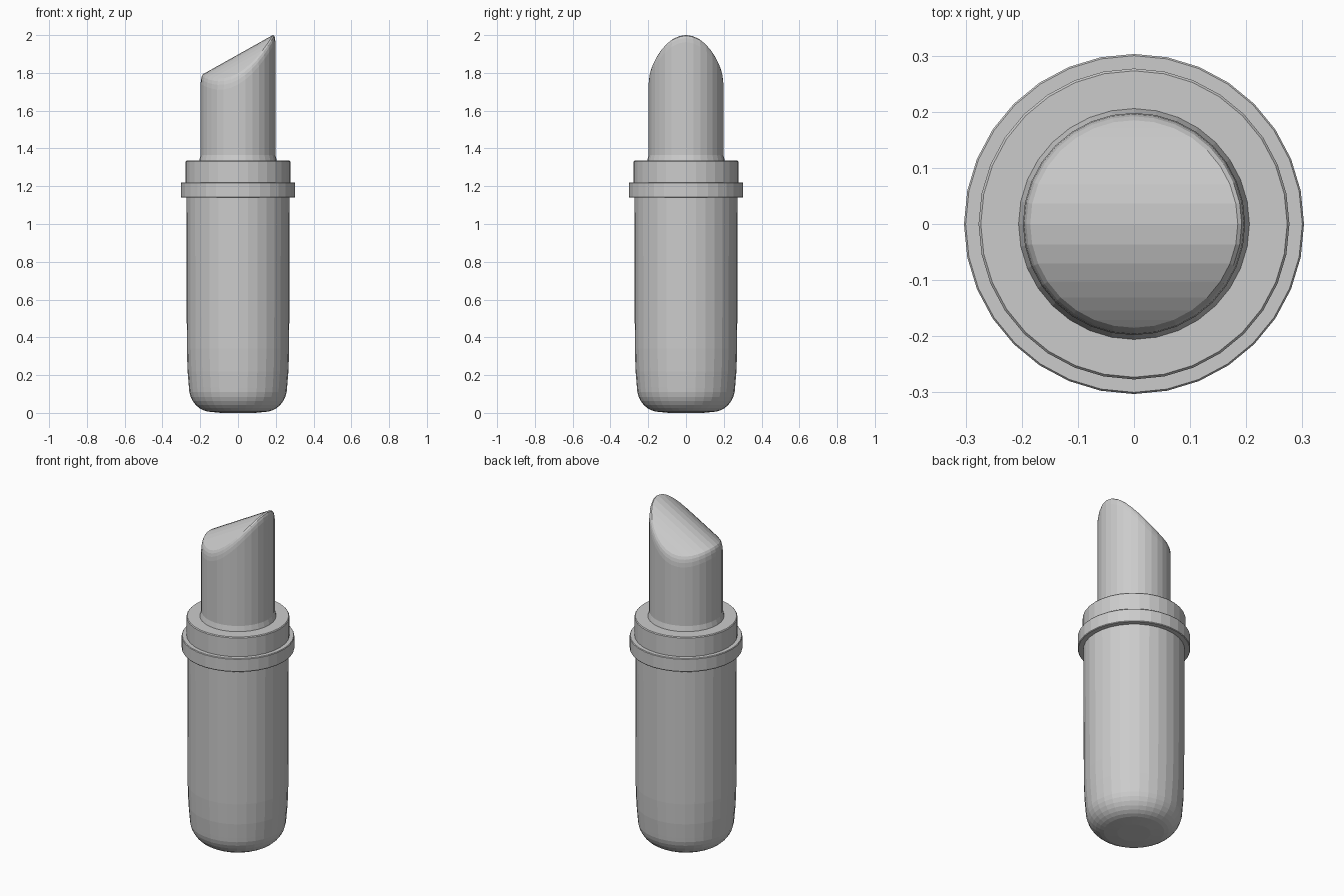
import bpy, bmesh
from math import sin, cos, pi

if "Cube" in bpy.data.objects:
    bpy.data.objects.remove(bpy.data.objects["Cube"])

SEGS = 32

grey = bpy.data.materials.new("plain_grey")
grey.use_nodes = True
colour = (0.6, 0.6, 0.6, 1)
grey.diffuse_color = colour
grey.node_tree.nodes["Principled BSDF"].inputs["Base Color"].default_value = colour


def finish(name, bm):
    bmesh.ops.recalc_face_normals(bm, faces=bm.faces)
    mesh = bpy.data.meshes.new(name)
    bm.to_mesh(mesh)
    bm.free()
    mesh.materials.append(grey)
    obj = bpy.data.objects.new(name, mesh)
    bpy.context.collection.objects.link(obj)
    return obj


def add_ring(bm, radius, height):
    """Ring of vertices; height is a function of x and y."""
    ring = []
    for i in range(SEGS):
        a = 2 * pi * i / SEGS
        x, y = radius * cos(a), radius * sin(a)
        ring.append(bm.verts.new((x, y, height(x, y))))
    return ring


def bridge(bm, low, high):
    for i in range(SEGS):
        j = (i + 1) % SEGS
        bm.faces.new((low[i], low[j], high[j], high[i]))


def lathe(name, profile, closed=False):
    bm = bmesh.new()
    rings = [add_ring(bm, r, lambda x, y, z=z: z) for r, z in profile]
    for low, high in zip(rings, rings[1:]):
        bridge(bm, low, high)
    if closed:
        bridge(bm, rings[-1], rings[0])
    else:
        bm.faces.new(rings[0])
        bm.faces.new(rings[-1])
    return finish(name, bm)


# Tube with a softly rounded bottom
bottom = [(0.14 + 0.12 * sin(t * pi / 16), 0.005 + 0.13 * (1 - cos(t * pi / 16)))
          for t in range(9)]
lathe("tube", [(0.09, 0)] + bottom + [(0.267, 0.22), (0.271, 0.34), (0.273, 1.16)])

# Band around the tube, and the neck above it
lathe("band", [(0.25, 1.14), (0.3, 1.14), (0.303, 1.144), (0.303, 1.216),
               (0.3, 1.22), (0.25, 1.22)], closed=True)
lathe("neck", [(0.277, 1.15), (0.277, 1.33), (0.273, 1.335)])


# Slanted bullet: a sloping top, crowned from front to back
def slant(x, y, drop=0.0):
    return 1.897 + 0.56 * x - 2.9 * y * y - drop


bm = bmesh.new()
rings = [add_ring(bm, r, lambda x, y, z=z: z)
         for r, z in [(0.207, 1.33), (0.204, 1.342), (0.198, 1.365)]]
rings += [add_ring(bm, r, lambda x, y, d=d: slant(x, y, d))
          for r, d in [(0.198, 0.045), (0.196, 0.022), (0.192, 0.008), (0.185, 0)]]
for low, high in zip(rings, rings[1:]):
    bridge(bm, low, high)
bm.faces.new(rings[0])

# Cap made of strips that run along the slope
top, half, quarter = rings[-1], SEGS // 2, SEGS // 4
for i in range(-quarter, quarter):
    corners = [top[i], top[i + 1], top[(half - i - 1) % SEGS], top[(half - i) % SEGS]]
    bm.faces.new(list(dict.fromkeys(corners)))
finish("bullet", bm)
